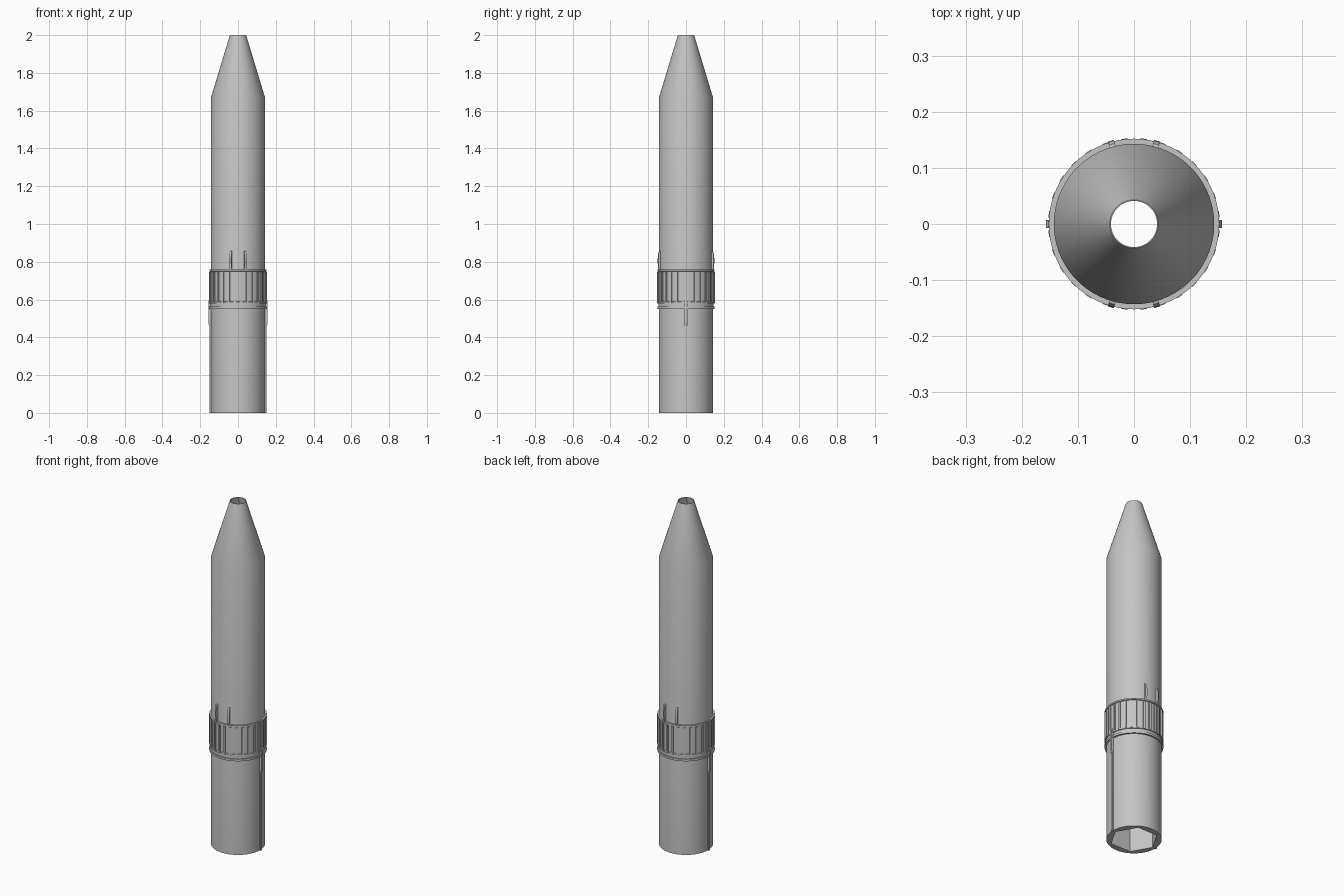
import bpy, bmesh
from math import sin, cos, pi, radians

cube = bpy.data.objects.get("Cube")
if cube:
    bpy.data.objects.remove(cube, do_unlink=True)

grey = bpy.data.materials.new("plain grey")
grey.use_nodes = True
colour = (0.56, 0.56, 0.56, 1)
grey.diffuse_color = colour
grey.node_tree.nodes["Principled BSDF"].inputs["Base Color"].default_value = colour


def finish(name, bm, smooth=True):
    bmesh.ops.recalc_face_normals(bm, faces=bm.faces)
    mesh = bpy.data.meshes.new(name)
    bm.to_mesh(mesh)
    bm.free()
    mesh.materials.append(grey)
    obj = bpy.data.objects.new(name, mesh)
    bpy.context.collection.objects.link(obj)
    if smooth:
        bpy.ops.object.select_all(action="DESELECT")
        obj.select_set(True)
        bpy.context.view_layer.objects.active = obj
        bpy.ops.object.shade_smooth_by_angle(angle=radians(30))
    return obj


def circle(r):
    return lambda a: r


def hexagon(r):
    # distance from the axis to a hexagon with corners on the x axis
    return lambda a: r * cos(pi / 6) / cos(a % (pi / 3) - pi / 6)


def closed_loft(name, sections, n=72):
    # sections form a closed loop, outside then inside
    bm = bmesh.new()
    rings = []
    for shape, z in sections:
        angles = [2 * pi * i / n for i in range(n)]
        rings.append([bm.verts.new((shape(a) * cos(a), shape(a) * sin(a), z)) for a in angles])
    for lower, upper in zip(rings, rings[1:] + rings[:1]):
        for i in range(n):
            j = (i + 1) % n
            bm.faces.new((lower[i], lower[j], upper[j], upper[i]))
    return finish(name, bm)


def radial_plate(bm, angle, profile, width):
    # extrude a (radius, height) profile sideways and turn it to an angle
    sides = []
    for s in (-width / 2, width / 2):
        sides.append([bm.verts.new((r * cos(angle) - s * sin(angle),
                                    r * sin(angle) + s * cos(angle), z)) for r, z in profile])
    a, b = sides
    bm.faces.new(a)
    bm.faces.new(b[::-1])
    for i in range(len(a)):
        j = (i + 1) % len(a)
        bm.faces.new((a[i], b[i], b[j], a[j]))


def box_profile(r0, r1, z0, z1):
    return [(r0, z0), (r1, z0), (r1, z1), (r0, z1)]


# Hollow barrel with tapered nose and hexagonal bore
closed_loft("barrel", [
    (circle(0.143), 0), (circle(0.143), 1.67), (circle(0.043), 2),
    (circle(0.041), 2), (hexagon(0.125), 1.64), (hexagon(0.125), 0)])

# Collar with end rims and a separate thin flange beneath
closed_loft("grip_collar", [
    (circle(0.151), 0.58), (circle(0.151), 0.588), (circle(0.147), 0.59),
    (circle(0.147), 0.748), (circle(0.152), 0.75), (circle(0.152), 0.758),
    (circle(0.139), 0.758), (circle(0.139), 0.58)])
closed_loft("collar_neck", [
    (circle(0.146), 0.56), (circle(0.146), 0.58),
    (circle(0.139), 0.58), (circle(0.139), 0.56)])
closed_loft("lower_flange", [
    (circle(0.152), 0.55), (circle(0.152), 0.562),
    (circle(0.139), 0.562), (circle(0.139), 0.55)])

# Grip ribs around the collar
bm = bmesh.new()
count = 28
for i in range(count):
    radial_plate(bm, 2 * pi * (i + 0.5) / count, box_profile(0.14, 0.153, 0.583, 0.745), 0.012)
finish("grip_ribs", bm, False)

# Long side keys with raised tops
bm = bmesh.new()
for angle in (0, pi):
    radial_plate(bm, angle, box_profile(0.135, 0.15, 0, 0.58), 0.014)
    radial_plate(bm, angle, [(0.14, 0.46), (0.153, 0.46), (0.157, 0.48),
                             (0.157, 0.59), (0.152, 0.6), (0.14, 0.6)], 0.014)
finish("side_keys", bm, False)

# Rounded fins above the collar, paired at front and back
bm = bmesh.new()
fin = [(0.139 + 0.015 * sin(pi * t / 10) ** 0.5, 0.805 - 0.052 * cos(pi * t / 10))
       for t in range(11)]
for centre in (-pi / 2, pi / 2):
    for side in (-1, 1):
        radial_plate(bm, centre + side * radians(15.5), fin, 0.011)
finish("locating_fins", bm, False)
